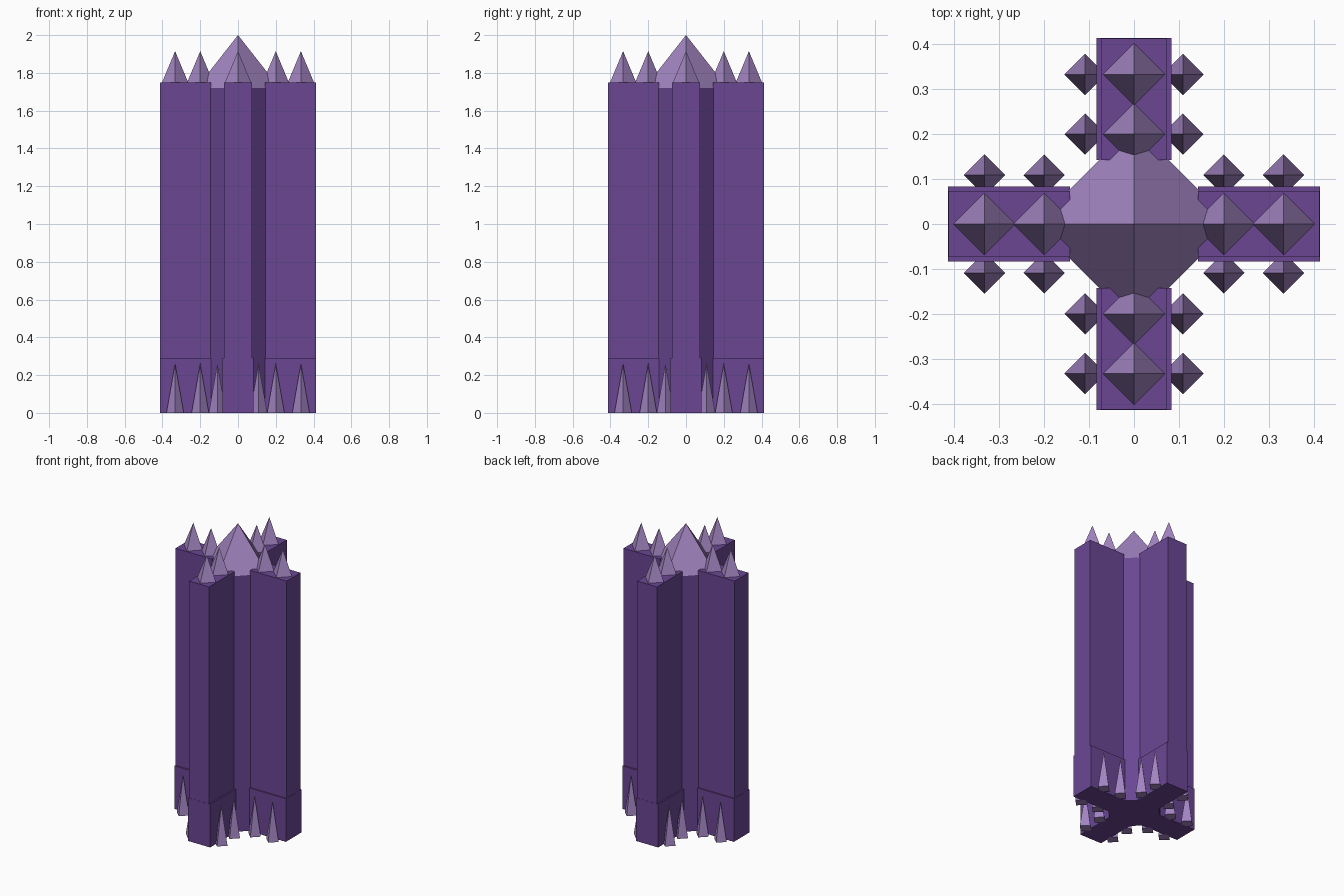
import bpy, math
from mathutils import Matrix, Vector

if "Cube" in bpy.data.objects:
    bpy.data.objects.remove(bpy.data.objects["Cube"])


def material(name, rgb):
    m = bpy.data.materials.new(name)
    m.diffuse_color = (*rgb, 1)
    m.use_nodes = True
    m.node_tree.nodes["Principled BSDF"].inputs["Base Color"].default_value = m.diffuse_color
    return m


DARK = material("deep purple", (0.145, 0.062, 0.295))
LIGHT = material("pale violet", (0.36, 0.23, 0.53))
DIAMOND = [(1, 0), (0, 1), (-1, 0), (0, -1)]


def add_mesh(name, verts, faces, mat):
    me = bpy.data.meshes.new(name)
    me.from_pydata(verts, [], faces)
    me.materials.append(mat)
    ob = bpy.data.objects.new(name, me)
    bpy.context.collection.objects.link(ob)
    return ob


def prism(name, outline, z0, z1, mat):
    n = len(outline)
    verts = [(x, y, z) for z in (z0, z1) for x, y in outline]
    faces = [tuple(reversed(range(n))), tuple(range(n, 2 * n))]
    faces += [(i, (i + 1) % n, n + (i + 1) % n, n + i) for i in range(n)]
    return add_mesh(name, verts, faces, mat)


def spike(name, centre, r, z0, z1, mat):
    # four-sided pyramid with its corners on the axes
    cx, cy = centre
    verts = [(cx + r * x, cy + r * y, z0) for x, y in DIAMOND] + [(cx, cy, z1)]
    faces = [(3, 2, 1, 0)] + [(i, (i + 1) % 4, 4) for i in range(4)]
    return add_mesh(name, verts, faces, mat)


# Central diamond column and its cap
prism("core_column", [(0.22 * x, 0.22 * y) for x, y in DIAMOND], 0, 1.72, DARK)
spike("core_cap", (0, 0), 0.22, 1.72, 2.0, LIGHT)

# Four buttress arms, each with a wider foot, top spikes and side spikes
for k, side in enumerate(("right", "back", "left", "front")):
    turn = Matrix.Rotation(k * math.pi / 2, 4, 'Z')

    def rect(x0, x1, h):
        return [(x0, -h), (x1, -h), (x1, h), (x0, h)]

    parts = [prism(side + "_arm", rect(0.142, 0.413, 0.074), 0, 1.75, DARK),
             prism(side + "_foot", rect(0.142, 0.414, 0.083), 0, 0.29, DARK)]
    for j, x in enumerate((0.2, 0.333)):
        parts.append(spike(f"{side}_top_spike_{j}", (x, 0), 0.069, 1.75, 1.915, LIGHT))
        for s in (-1, 1):
            parts.append(spike(f"{side}_foot_spike_{j}_{'a' if s < 0 else 'b'}",
                               (x, s * 0.109), 0.046, 0, 0.262, LIGHT))
    for p in parts:
        p.data.transform(turn)
